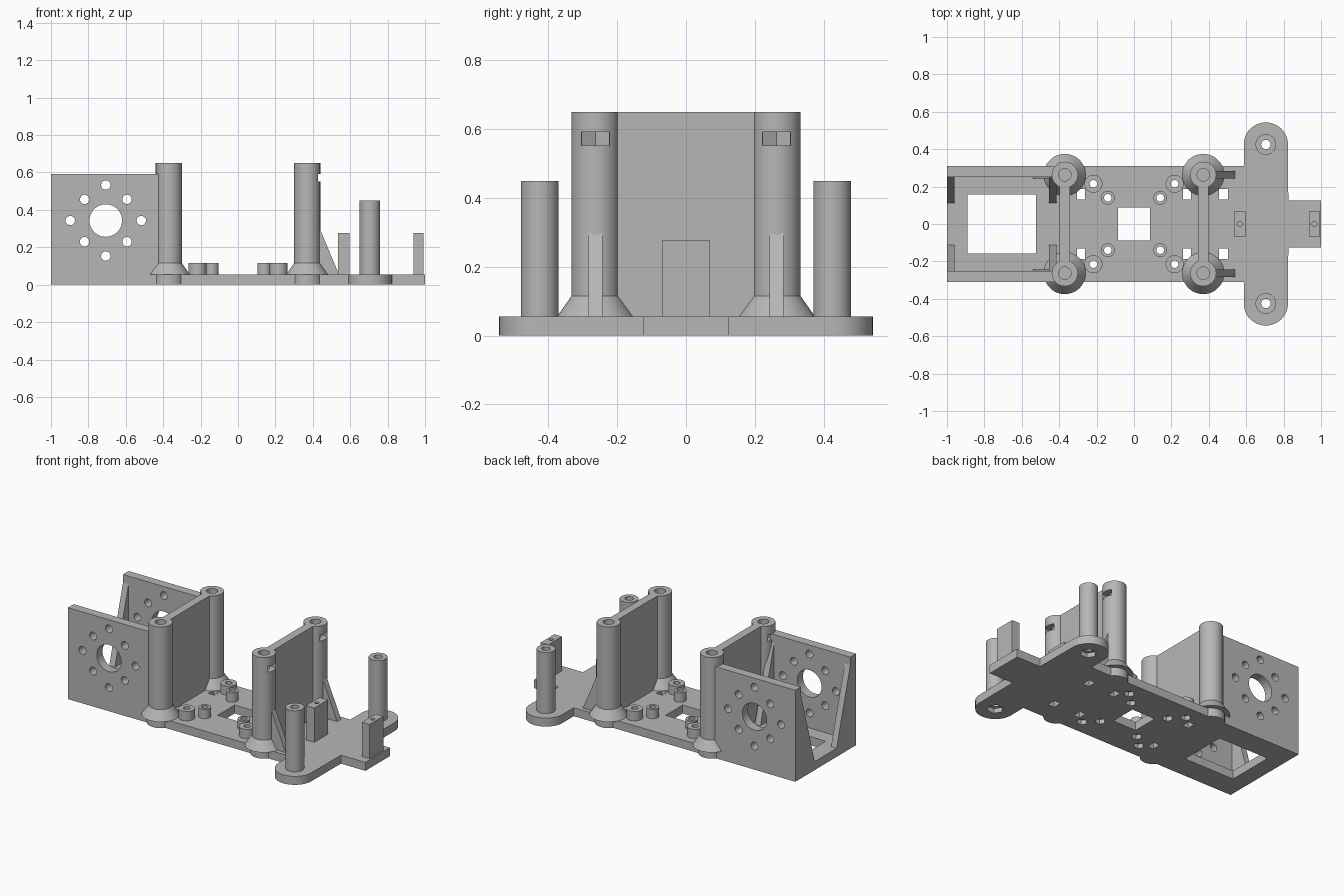
import bpy, bmesh, math
from mathutils import Vector

if "Cube" in bpy.data.objects:
    bpy.data.objects.remove(bpy.data.objects["Cube"], do_unlink=True)

grey = bpy.data.materials.new("plain grey")
grey.use_nodes = True
colour = (0.47, 0.47, 0.47, 1)
grey.diffuse_color = colour
grey.node_tree.nodes["Principled BSDF"].inputs["Base Color"].default_value = colour

T = 0.055          # base plate thickness


def finish(name, bm):
    bmesh.ops.remove_doubles(bm, verts=bm.verts, dist=1e-5)
    bmesh.ops.recalc_face_normals(bm, faces=bm.faces)
    mesh = bpy.data.meshes.new(name)
    bm.to_mesh(mesh)
    bm.free()
    mesh.materials.append(grey)
    obj = bpy.data.objects.new(name, mesh)
    bpy.context.collection.objects.link(obj)
    smooth(mesh)
    return obj


def smooth(mesh):
    for p in mesh.polygons:
        p.use_smooth = True
    mesh.set_sharp_from_angle(angle=math.radians(30))


def prism(name, outline, axis, lo, hi):
    """Extrude a 2D outline along axis x, y or z."""
    def place(a, b, c):
        return {"x": (c, a, b), "y": (a, c, b), "z": (a, b, c)}[axis]
    bm = bmesh.new()
    face = bm.faces.new([bm.verts.new(place(a, b, lo)) for a, b in outline])
    new = bmesh.ops.extrude_face_region(bm, geom=[face])["geom"]
    step = Vector(place(0, 0, hi - lo))
    bmesh.ops.translate(bm, vec=step, verts=[v for v in new if isinstance(v, bmesh.types.BMVert)])
    return finish(name, bm)


def box(name, x, y, z):
    return prism(name, [(x[0], y[0]), (x[1], y[0]), (x[1], y[1]), (x[0], y[1])], "z", *z)


def circle(cx, cy, r, n=32, start=0, sweep=360):
    count = n if sweep == 360 else n + 1
    angles = [math.radians(start + sweep * i / n) for i in range(count)]
    return [(cx + r * math.cos(a), cy + r * math.sin(a)) for a in angles]


def lathe(name, profile, x, y, n=48):
    """Spin a closed (radius, height) profile around a vertical axis."""
    bm = bmesh.new()
    verts = [bm.verts.new((r, 0, z)) for r, z in profile]
    edges = [bm.edges.new((verts[i - 1], verts[i])) for i in range(len(verts))]
    bmesh.ops.spin(bm, geom=verts + edges, cent=(0, 0, 0), axis=(0, 0, 1),
                   angle=2 * math.pi, steps=n, use_merge=True)
    bmesh.ops.remove_doubles(bm, verts=bm.verts, dist=1e-5)
    bmesh.ops.dissolve_degenerate(bm, edges=bm.edges, dist=1e-5)
    # drop the sliver faces left on the axis
    on_axis = [e for e in bm.edges if all(v.co.xy.length < 1e-4 for v in e.verts)]
    bmesh.ops.delete(bm, geom=on_axis, context="EDGES")
    bmesh.ops.translate(bm, vec=(x, y, 0), verts=bm.verts)
    return finish(name, bm)


def cut(obj, cutters):
    for c in cutters:
        mod = obj.modifiers.new("cut", "BOOLEAN")
        mod.operation, mod.solver, mod.object = "DIFFERENCE", "EXACT", c
        c.hide_render = True
    bpy.context.view_layer.update()
    evaluated = obj.evaluated_get(bpy.context.evaluated_depsgraph_get())
    mesh = bpy.data.meshes.new_from_object(evaluated)
    obj.modifiers.clear()
    obj.data = mesh
    smooth(mesh)
    for c in cutters:
        bpy.data.objects.remove(c, do_unlink=True)


def hole(x, y, r, z, n=32, start=0):
    return prism("cutter", circle(x, y, r, n, start), "z", *z)


SIDES = (("left", 1), ("right", -1))     # +y and -y sides
THROUGH = (-0.1, 0.2)
STANDOFFS = [(sx * x, sy * y, r) for x, y, r in ((0.217, 0.215, 0.048), (0.14, 0.14, 0.037))
             for sx in (-1, 1) for sy in (-1, 1)]
ROD_X, ROD_Y = 0.705, 0.425

# base plate: body, rounded cross arm and end tongue
half = [(1, 0.125), (0.825, 0.125)]
half += circle(ROD_X, ROD_Y, 0.118, 24, 0, 180)
half += [(0.587, 0.31), (-1, 0.31)]
plate = prism("base_plate", half + [(x, -y) for x, y in reversed(half)], "z", 0, T)

cutters = [box("cutter", (-0.89, -0.523), (-0.157, 0.157), THROUGH),
           box("cutter", (-0.085, 0.085), (-0.087, 0.087), THROUGH)]
for _, s in SIDES:
    ys = sorted((s * 0.13, s * 0.187))
    for x0, x1 in ((-0.305, -0.262), (0.262, 0.305), (0.455, 0.503)):
        cutters.append(box("cutter", (x0, x1), ys, THROUGH))
    cutters.append(hole(ROD_X, s * ROD_Y, 0.025, THROUGH))
    cutters.append(hole(ROD_X, s * ROD_Y, 0.05, (-0.1, 0.03), 6))
for x, y, r in STANDOFFS:
    cutters.append(hole(x, y, 0.02, THROUGH))
    cutters.append(hole(x, y, 0.032, (-0.1, 0.03), 6))
cut(plate, cutters)

# circuit board standoffs
for x, y, r in STANDOFFS:
    lathe("standoff", [(0.02, T), (r, T), (r, 0.115), (0.02, 0.115)], x, y, 32)

# support rods on the cross arm
for side, s in SIDES:
    lathe(side + "_rod", [(0.025, T), (0.055, T), (0.055, 0.45), (0.025, 0.45)], ROD_X, s * ROD_Y)

# tall columns with conical feet, screw holes, nut slots and ribs
COL_X, COL_Y, TOP = 0.37, 0.263, 0.65
column_profile = [(0, 0), (0.08, 0), (0.08, T), (0.112, T), (0.07, 0.115),
                  (0.07, TOP), (0.033, TOP), (0.033, 0.4), (0, 0.4)]


def nut_slot(sx, y):
    xs = sorted((sx * COL_X, sx * 0.46))
    return [box("cutter", xs, (y - 0.04, y + 0.04), (0.553, 0.592)),
            hole(sx * COL_X, y, 0.046, (0.553, 0.592), 6)]


for end, sx in (("front", 1), ("rear", -1)):
    for side, s in SIDES:
        y = s * COL_Y
        column = lathe(f"{end}_{side}_column", column_profile, sx * COL_X, y)
        cut(column, nut_slot(sx, y))
        prism(f"{end}_{side}_rib", [(sx * 0.42, T), (sx * 0.54, T), (sx * 0.435, 0.305), (sx * 0.42, 0.305)],
              "y", y - 0.02, y + 0.02)
    # panel joining each pair of columns
    box(end + "_panel", sorted((sx * 0.343, sx * 0.397)), (-0.205, 0.205), (T, TOP))

# motor plates with bolt circle and corner gussets
MX, MZ = -0.707, 0.343
for side, s in SIDES:
    ys = sorted((s * 0.252, s * 0.31))
    motor = box(side + "_motor_plate", (-1, -0.425), ys, (T, 0.592))
    holes = [prism("cutter", circle(MX, MZ, 0.087, 48), "y", ys[0] - 0.1, ys[1] + 0.1)]
    for i in range(8):
        dist = 0.19 if i % 2 == 0 else 0.16
        a = math.radians(45 * i)
        holes.append(prism("cutter", circle(MX + dist * math.cos(a), MZ + dist * math.sin(a), 0.025, 24),
                           "y", ys[0] - 0.1, ys[1] + 0.1))
    cut(motor, holes)
    for x0 in (-1, -0.455):
        prism(side + "_gusset", [(s * 0.252, T), (s * 0.112, T), (s * 0.252, 0.54)], "x", x0, x0 + 0.04)

# servo posts with pilot holes
for name, x0, x1 in (("inner_post", 0.535, 0.595), ("outer_post", 0.937, 0.992)):
    post = box(name, (x0, x1), (-0.07, 0.07), (T, 0.277))
    cut(post, [hole((x0 + x1) / 2, 0, 0.013, (0.15, 0.4), 24)])
